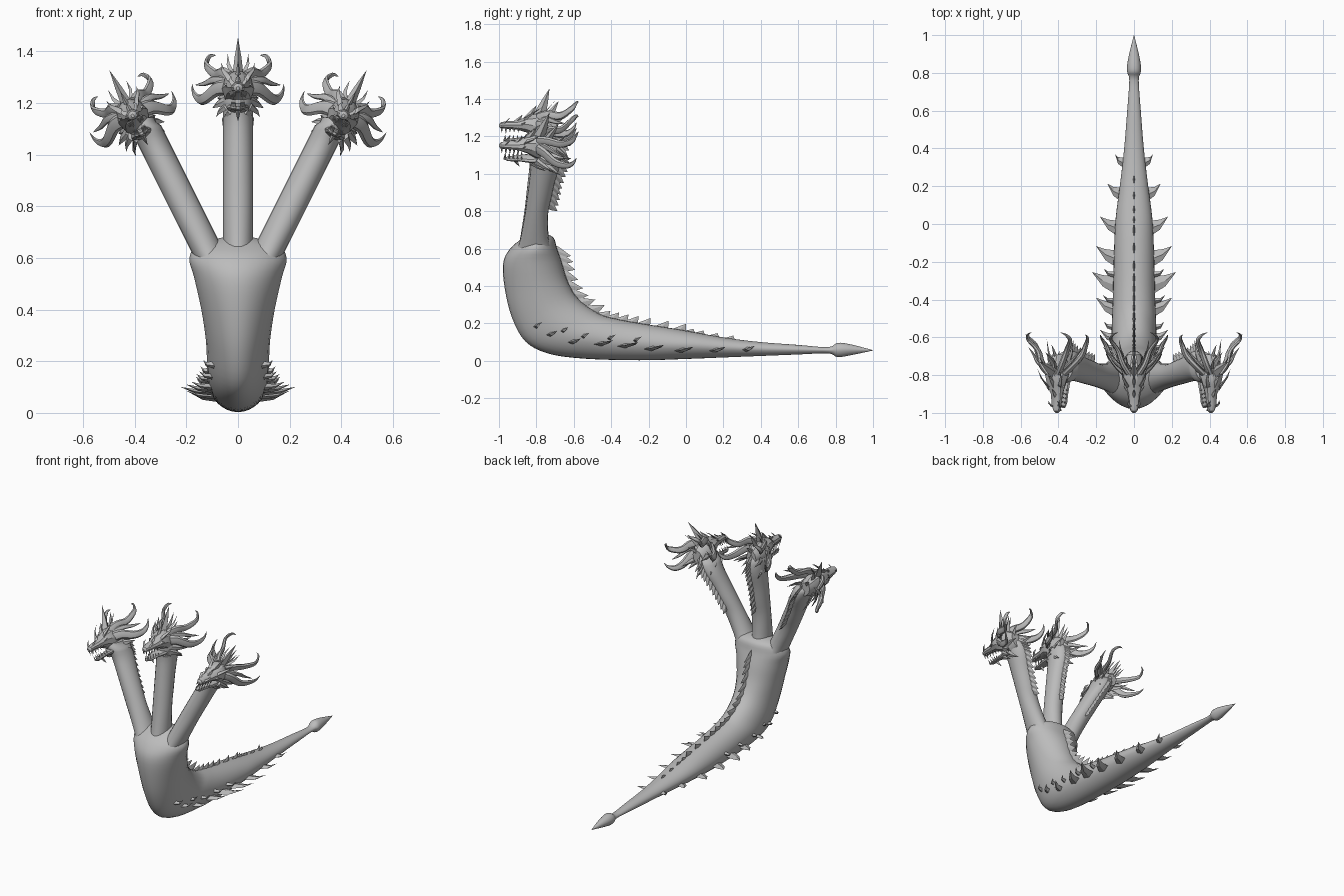
import bpy, bmesh, math
from mathutils import Vector as V

if "Cube" in bpy.data.objects:
    bpy.data.objects.remove(bpy.data.objects["Cube"])

grey = bpy.data.materials.new("scale_grey")
grey.diffuse_color = (0.5, 0.5, 0.5, 1)
grey.use_nodes = True
grey.node_tree.nodes["Principled BSDF"].inputs["Base Color"].default_value = grey.diffuse_color


def smooth(pts, n):
    """Catmull-Rom interpolation of equal-length tuples."""
    out = []
    for i in range(len(pts) - 1):
        p = [pts[max(0, min(len(pts) - 1, i + k))] for k in (-1, 0, 1, 2)]
        for s in range(n):
            t = s / n
            out.append(tuple(0.5 * (2 * b + (c - a) * t + (2 * a - 5 * b + 4 * c - d) * t * t
                                    + (3 * b - a - 3 * c + d) * t ** 3) for a, b, c, d in zip(*p)))
    return out + [tuple(pts[-1])]


def loft(bm, rings, sides, keel=0.0):
    """Skin rings given as (centre, half axis u, half axis v)."""
    loops = []
    for c, u, v in rings:
        loop = []
        for i in range(sides):
            a = 2 * math.pi * i / sides
            k = 1 - keel * max(0, -math.sin(a))
            loop.append(bm.verts.new(c + u * math.cos(a) * k + v * math.sin(a)))
        loops.append(loop)
    for a, b in zip(loops, loops[1:]):
        for i in range(sides):
            j = (i + 1) % sides
            bm.faces.new((a[i], a[j], b[j], b[i]))
    bm.faces.new(loops[0][::-1])
    bm.faces.new(loops[-1])


def spike(bm, base, tip, wide, thick, bend=V((0, 0, 0))):
    """Flattened four-sided thorn, bowed by the bend vector."""
    loft(bm, [(base, wide, thick), (base.lerp(tip, 0.5) + bend, wide * 0.6, thick * 0.6),
              (tip, wide * 0.01, thick * 0.01)], 4)


def horn(bm, path, r, flat=0.6, sides=8):
    """Tapering curved horn; r swells slightly before the tip."""
    p = [V(q) for q in smooth(path, 4)]
    rings = []
    for i, c in enumerate(p):
        t = (p[min(i + 1, len(p) - 1)] - p[max(i - 1, 0)]).normalized()
        u = t.cross(V((0, 0, 1))).normalized()
        s = r * max(0.02, 1 - (i / (len(p) - 1)) ** 1.8)
        rings.append((c, u * s * flat, u.cross(t) * s))
    loft(bm, rings, sides)


def finish(bm, name, angle=40):
    bmesh.ops.recalc_face_normals(bm, faces=bm.faces)
    me = bpy.data.meshes.new(name)
    bm.to_mesh(me)
    bm.free()
    me.materials.append(grey)
    ob = bpy.data.objects.new(name, me)
    bpy.context.collection.objects.link(ob)
    bpy.ops.object.select_all(action='DESELECT')
    ob.select_set(True)
    bpy.context.view_layer.objects.active = ob
    bpy.ops.object.shade_smooth_by_angle(angle=math.radians(angle))
    return ob


def mirrored(p, s):
    return V((p[0] * s, p[1], p[2]))


# Body and tail: belly y, belly z, back y, back z, half width
stations = [(-.82, .685, -.77, .685, .03), (-.88, .65, -.71, .66, .15), (-.94, .60, -.69, .60, .188),
            (-.978, .52, -.665, .53, .17), (-.968, .38, -.63, .42, .142), (-.93, .23, -.57, .325, .124),
            (-.86, .105, -.46, .25, .12), (-.74, .04, -.36, .222, .118), (-.55, .012, -.24, .20, .112),
            (-.25, .003, -.05, .17, .106), (0, .01, .06, .15, .097), (.2, .018, .22, .122, .074),
            (.4, .026, .4, .1, .052), (.6, .034, .6, .085, .036), (.76, .04, .76, .073, .025),
            (.81, .02, .81, .096, .037), (.88, .03, .88, .088, .03), (1, .055, 1, .057, .001)]
line = smooth(stations, 4)
bm = bmesh.new()
loft(bm, [(V((0, (a + c) / 2, (b + d) / 2)), V((w, 0, 0)), V((0, (c - a) / 2, (d - b) / 2)))
          for a, b, c, d, w in line], 28, 0.13)
finish(bm, "body_and_tail", 50)

# Dorsal fin plates along the back
bm = bmesh.new()
for i in range(8, 45, 2):
    a, b, c, d, w = line[i]
    n = line[i + 1]
    t = V((0, n[2] - c, n[3] - d)).normalized()
    out = V((0, c - a, d - b)).normalized()
    out = (out - t * out.dot(t)).normalized()
    size = 1.25 if i < 24 else 0.9 if i < 38 else 0.6
    base = V((0, c, d)) - out * 0.02
    spike(bm, base, base + out * .062 * size + t * .05 * size, t * .045, V((.009, 0, 0)))
finish(bm, "back_fins", 20)

# Side thorns: base y, z, x, tip x, half length of base
thorns = [(-.73, .14, .085, .15, .025), (-.61, .10, .085, .18, .03), (-.46, .09, .085, .20, .045),
          (-.33, .08, .085, .222, .05), (-.19, .065, .08, .20, .048), (-.03, .055, .07, .18, .045),
          (.15, .055, .055, .14, .04), (.32, .06, .045, .10, .03),
          (-.80, .185, .09, .135, .015), (-.66, .16, .10, .145, .018), (-.55, .13, .10, .16, .018),
          (-.41, .12, .095, .165, .018), (-.27, .11, .095, .16, .018)]
bm = bmesh.new()
for y, z, x, tip, l in thorns:
    for s in (-1, 1):
        spike(bm, V((x * s, y, z)), V((tip * s, y + l * 1.3 + .01, z + .02)), V((0, l, .003)),
              V((0, 0, .014)), V((.012 * s, -.008, -.006)))
finish(bm, "side_thorns", 20)

# Three necks: height, front y, back y
neck = [(0, -.90, -.72), (.06, -.885, -.735), (.2, -.862, -.738), (.3, -.85, -.72), (.4, -.838, -.70),
        (.5, -.83, -.672), (.57, -.84, -.675), (.605, -.83, -.71)]
for name, side, lift in (("left_neck", -1, .9), ("middle_neck", 0, 1.08), ("right_neck", 1, .9)):
    bm = bmesh.new()
    rings = []
    pts = smooth(neck, 3)
    for i, (h, f, b) in enumerate(pts):
        z = .60 + h * lift
        w = (.064 if side else .058) * (1 if i < len(pts) - 3 else .8)
        rings.append((V((side * (.115 + (z - .62) * .5), (f + b) / 2, z)), V((w, 0, 0)), V((0, (b - f) / 2, 0))))
    loft(bm, rings, 20)
    finish(bm, name, 50)
    bm = bmesh.new()
    for i in range(8, len(rings) - 2):
        c, u, v = rings[i]
        run = (rings[i - 1][0] - c).normalized()
        base = c + v * 0.94
        spike(bm, base, base + V((0, .05, 0)) + run * .045, run * .035, V((.009, 0, 0)))
    finish(bm, name + "_fins", 20)

# Head, modelled once around its own centre
bm = bmesh.new()
upper = [(.11, -.06, .04, .035), (.06, -.08, .075, .056), (0, -.055, .085, .062), (-.05, -.022, .07, .052),
         (-.10, -.006, .045, .034), (-.16, .0, .042, .028), (-.19, .002, .036, .018), (-.2, .01, .024, .006)]
lower = [(.04, -.085, -.03, .05), (-.03, -.078, -.04, .042), (-.09, -.07, -.045, .03), (-.15, -.072, -.052, .02),
         (-.175, -.064, -.054, .008)]
for prof in (upper, lower):
    loft(bm, [(V((0, y, (a + b) / 2)), V((w, 0, 0)), V((0, 0, (b - a) / 2))) for y, a, b, w in prof], 10)
for s in (-1, 1):
    # Upper and lower curled horns
    horn(bm, [mirrored(p, s) for p in ((.03, .01, .06), (.06, .06, .075), (.085, .13, .07),
                                      (.122, .185, .105), (.11, .215, .14), (.085, .225, .145))], .026)
    horn(bm, [mirrored(p, s) for p in ((.035, 0, .02), (.08, .04, .015), (.125, .1, -.02),
                                      (.15, .16, -.025), (.172, .195, .0), (.178, .215, .035))], .03)
    horn(bm, [mirrored(p, s) for p in ((.035, .02, .04), (.09, .06, .05), (.13, .11, .035),
                                      (.165, .15, .03))], .018)
    # Cheek, jaw and brow spikes: base, tip, half width
    for b, t, w in (((.045, .02, -.03), (.10, .12, -.06), .02), ((.045, .0, -.05), (.085, .09, -.095), .018),
                    ((.035, .04, -.07), (.06, .13, -.13), .018), ((.03, -.02, -.07), (.05, .05, -.11), .014),
                    ((.04, .05, -.02), (.08, .19, -.02), .02), ((.035, -.06, .055), (.065, .03, .115), .017),
                    ((.02, .03, .07), (.04, .10, .15), .02), ((.02, -.165, .035), (.025, -.135, .065), .01)):
        spike(bm, mirrored(b, s), mirrored(t, s), V((0, w * .7, w)), V((.01, 0, .003)), V((.008 * s, 0, 0)))
    # Eyes
    spike(bm, V((.042 * s, -.07, .03)), V((.056 * s, -.06, .034)), V((0, .014, .004)), V((0, 0, .008)))
    # Teeth in both jaws
    for i in range(5):
        y = -.185 + i * .022
        x = (.012 + i * .0045) * s
        spike(bm, V((x, y, .006)), V((x, y, -.02 if i != 1 else -.028)), V((.005, 0, 0)), V((0, .006, 0)))
        spike(bm, V((x * .85, y + .018, -.055)), V((x * .85, y + .018, -.032)), V((.004, 0, 0)), V((0, .006, 0)))
# Crest blades and chin spike
for b, t, w in (((0, -.05, .05), (0, -.0, .125), .028), ((0, .01, .06), (0, .07, .215), .036),
                ((0, .05, .05), (0, .12, .15), .03), ((0, .08, .02), (0, .16, .08), .03),
                ((0, -.11, .035), (0, -.075, .075), .02), ((0, -.12, -.06), (0, -.09, -.11), .015)):
    spike(bm, V(b), V(t), V((0, w, 0)), V((.022 if t[2] > .2 else .012, 0, 0)))
head = finish(bm, "middle_head", 30)
head.location = (0, -.8, 1.24)
for name, s in (("left_head", -1), ("right_head", 1)):
    ob = bpy.data.objects.new(name, head.data)
    bpy.context.collection.objects.link(ob)
    ob.location = (.40 * s, -.8, 1.135)
    ob.rotation_euler = (0, math.radians(27) * s, 0)
